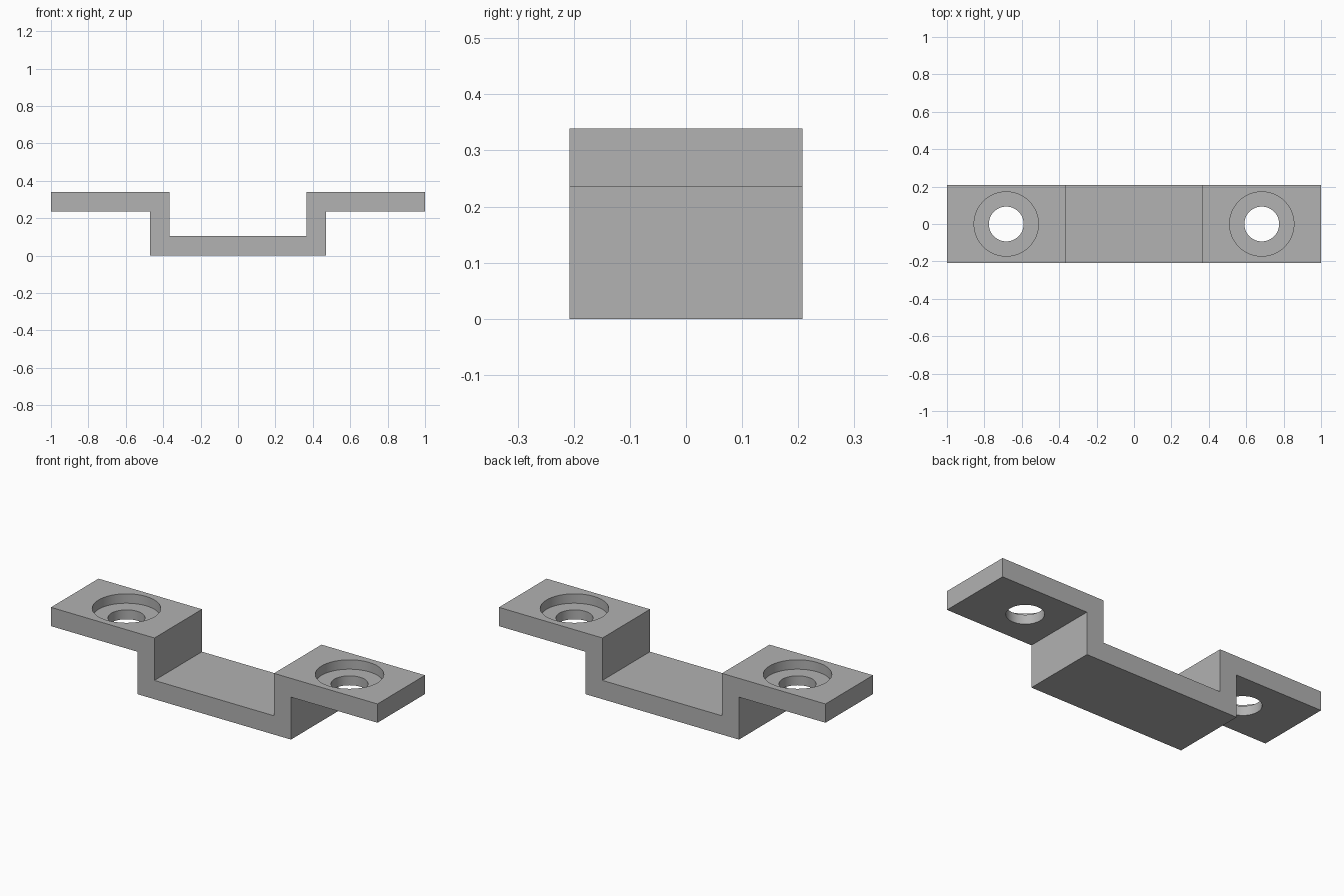
import bpy
import bmesh

cube = bpy.data.objects.get("Cube")
if cube:
    bpy.data.objects.remove(cube, do_unlink=True)

# Main dimensions
HALF_DEPTH = 0.208
THICK = 0.104
HEIGHT = 0.339
INNER = 0.366
OUTER = INNER + THICK
HOLE_X = 0.683
HOLE_R = 0.093
BORE_R = 0.172
BORE_FLOOR = HEIGHT - THICK / 2

grey = bpy.data.materials.new("plain_grey")
grey.use_nodes = True
color = (0.445, 0.445, 0.445, 1)
grey.diffuse_color = color
grey.node_tree.nodes["Principled BSDF"].inputs["Base Color"].default_value = color

# Bracket: mirrored hat-shaped profile extruded through the depth
half = [(0, 0), (OUTER, 0), (OUTER, HEIGHT - THICK), (1, HEIGHT - THICK),
        (1, HEIGHT), (INNER, HEIGHT), (INNER, THICK), (0, THICK)]
outline = half[1:-1] + [(-x, z) for x, z in reversed(half[1:-1])]
bm = bmesh.new()
face = bm.faces.new([bm.verts.new((x, -HALF_DEPTH, z)) for x, z in outline])
ext = bmesh.ops.extrude_face_region(bm, geom=[face])
verts = [g for g in ext["geom"] if isinstance(g, bmesh.types.BMVert)]
bmesh.ops.translate(bm, verts=verts, vec=(0, 2 * HALF_DEPTH, 0))
bmesh.ops.recalc_face_normals(bm, faces=bm.faces)
mesh = bpy.data.meshes.new("mounting_bracket")
bm.to_mesh(mesh)
bm.free()
mesh.materials.append(grey)
bracket = bpy.data.objects.new("mounting_bracket", mesh)
bpy.context.collection.objects.link(bracket)


def drill(x, radius, bottom):
    """Cut a round hole down from above the top to the given height."""
    top = HEIGHT + 0.1
    bpy.ops.mesh.primitive_cylinder_add(
        vertices=64, radius=radius, depth=top - bottom,
        location=(x, 0, (top + bottom) / 2))
    cutter = bpy.context.object
    cutter.name = "hole_cutter"
    cutter.hide_render = True
    cutter.data.materials.append(grey)
    mod = bracket.modifiers.new("hole", "BOOLEAN")
    mod.operation = "DIFFERENCE"
    mod.solver = "EXACT"
    mod.object = cutter
    bpy.ops.object.select_all(action="DESELECT")
    bracket.select_set(True)
    bpy.context.view_layer.objects.active = bracket
    bpy.ops.object.modifier_apply(modifier=mod.name)
    bpy.data.objects.remove(cutter, do_unlink=True)


# Counterbored screw hole in each flange
for side in (-1, 1):
    drill(side * HOLE_X, BORE_R, BORE_FLOOR)
    drill(side * HOLE_X, HOLE_R, HEIGHT - THICK - 0.1)

bpy.ops.object.shade_smooth_by_angle()
